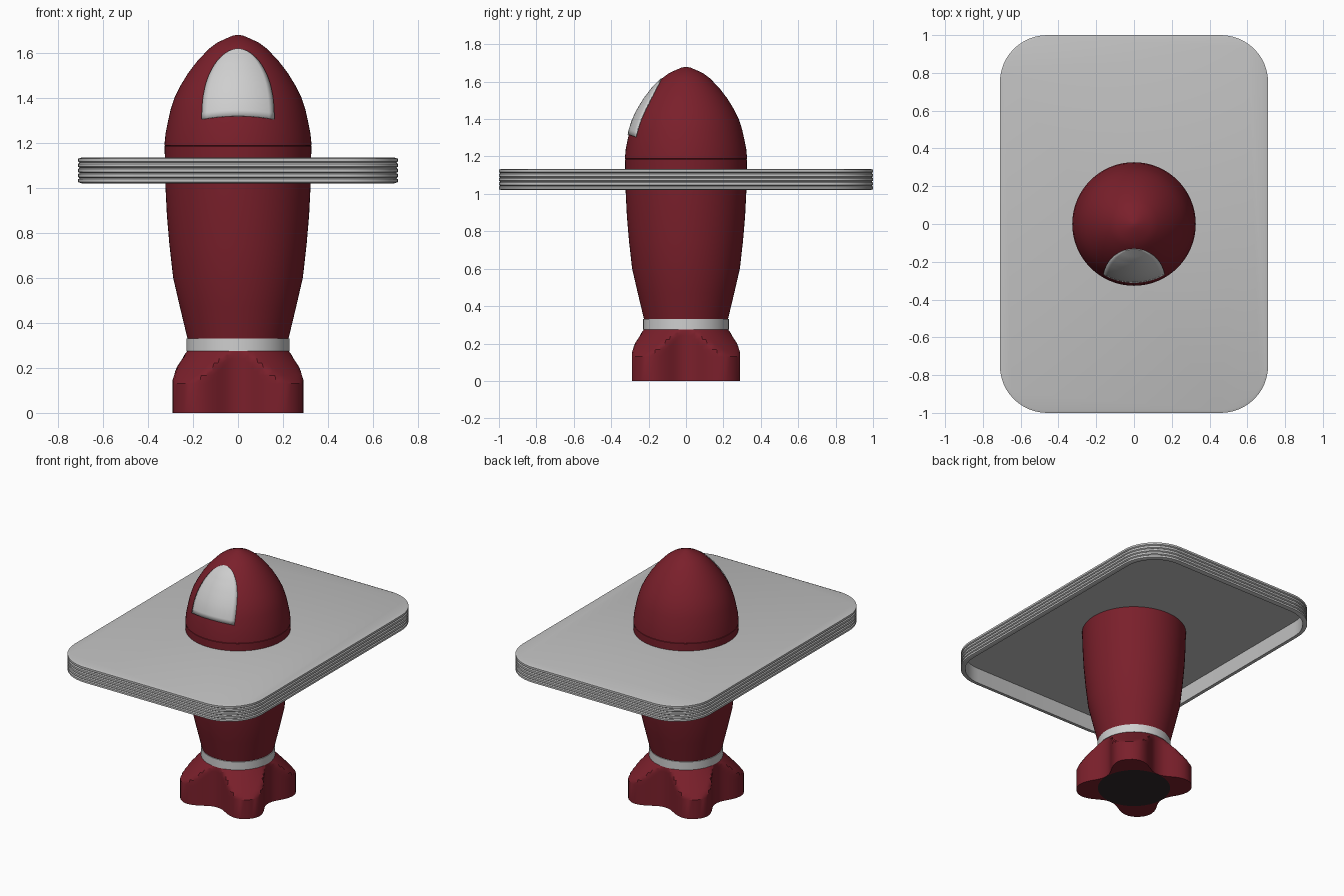
import bpy, bmesh, math

if "Cube" in bpy.data.objects:
    bpy.data.objects.remove(bpy.data.objects["Cube"])

def material(name, rgb):
    m = bpy.data.materials.new(name)
    m.diffuse_color = (*rgb, 1)
    m.use_nodes = True
    m.node_tree.nodes["Principled BSDF"].inputs["Base Color"].default_value = m.diffuse_color
    return m

RED = material("deep red", (0.195, 0.014, 0.024))
LIGHT = material("light grey", (0.62, 0.62, 0.62))
GREY = material("tray grey", (0.54, 0.54, 0.54))
DARK = material("near black", (0.03, 0.020, 0.025))

def finish(name, bm, mats, angle=30):
    bmesh.ops.remove_doubles(bm, verts=bm.verts, dist=0.0001)
    bmesh.ops.recalc_face_normals(bm, faces=bm.faces)
    me = bpy.data.meshes.new(name)
    bm.to_mesh(me)
    bm.free()
    ob = bpy.data.objects.new(name, me)
    bpy.context.collection.objects.link(ob)
    for m in mats:
        me.materials.append(m)
    bpy.ops.object.select_all(action='DESELECT')
    ob.select_set(True)
    bpy.context.view_layer.objects.active = ob
    bpy.ops.object.shade_smooth_by_angle(angle=math.radians(angle))
    return ob

def loft(bm, rings):
    """Join closed rings of points into a capped skin; return the first cap."""
    vr = [[bm.verts.new(p) for p in r] for r in rings]
    n = len(vr[0])
    for a, b in zip(vr, vr[1:]):
        for i in range(n):
            j = (i + 1) % n
            bm.faces.new((a[i], a[j], b[j], b[i]))
    bm.faces.new(vr[-1])
    return bm.faces.new(vr[0])

def circle(r, z, n=64):
    return [(r * math.cos(2 * math.pi * i / n), r * math.sin(2 * math.pi * i / n), z)
            for i in range(n)]

def turned(name, profile, mat, angle=30):
    bm = bmesh.new()
    loft(bm, [circle(r, z) for r, z in profile])
    return finish(name, bm, [mat], angle)

# Lower hull and nose, turned from profiles of (radius, height)
turned("body", [(.222, .32), (.258, .47), (.288, .6), (.305, .75), (.316, .88),
                (.323, 1.02), (.326, 1.184), (.323, 1.186)], RED)
NOSE = [(.323, 1.186), (.327, 1.188), (.322, 1.24), (.312, 1.29), (.300, 1.345),
        (.282, 1.40), (.256, 1.453), (.221, 1.51), (.179, 1.565), (.129, 1.617),
        (.092, 1.645), (.055, 1.662), (.025, 1.675), (.004, 1.679)]
turned("nose", NOSE, RED, 40)
turned("waist_band", [(.218, .272), (.229, .275), (.229, .33), (.218, .332)], LIGHT)

# Flared base: a cone trimmed by a four-lobed outline, dark disc underneath
def lobed(z, limit=1, n=96):
    pts = []
    for i in range(n):
        a = 2 * math.pi * i / n
        c = -math.cos(4 * a)
        r = min(limit, .295 + .067 * c * (1.25 - .25 * c * c))
        pts.append((r * math.cos(a), r * math.sin(a), z))
    return pts

bm = bmesh.new()
rings = [lobed(0, .226), lobed(0), lobed(.13)]
STEPS = 8
for i in range(1, STEPS + 1):
    f = i / STEPS
    rings.append(lobed(.13 + .148 * f, .362 + (.225 - .362) * f))
under = loft(bm, rings)
under.material_index = 1
finish("flared_base", bm, [RED, DARK], 28)

# Rounded rectangular tray: thin top plate with a ribbed, hollow rim
def rounded_rect(inset, z, hx=.71, hy=1.0, rad=.25, seg=12):
    pts = []
    for q, (sx, sy) in enumerate([(1, 1), (-1, 1), (-1, -1), (1, -1)]):
        for i in range(seg + 1):
            a = math.pi / 2 * (q + i / seg)
            pts.append((sx * (hx - rad) + (rad - inset) * math.cos(a),
                        sy * (hy - rad) + (rad - inset) * math.sin(a), z))
    return pts

steps = [(.028, 1.124), (.028, 1.02), (.014, 1.02)]
RIBS, Z0, H = 5, 1.02, .0228
for i in range(RIBS):
    z = Z0 + i * H
    if i:
        steps.append((.007, z))
    steps += [(.0, z + .005), (0, z + .018)]
steps += [(.014, Z0 + RIBS * H)]
bm = bmesh.new()
loft(bm, [rounded_rect(d, z) for d, z in steps])
finish("tray", bm, [GREY], 25)

# Front window, a thin plate following the nose curve
def nose_radius(z):
    for (r0, z0), (r1, z1) in zip(NOSE, NOSE[1:]):
        if z0 <= z <= z1:
            return r0 + (r1 - r0) * (z - z0) / (z1 - z0)
    return NOSE[-1][0]

bm = bmesh.new()
ROWS, COLS = 18, 14
grid = []
for i in range(ROWS + 1):
    t = math.sin(math.pi / 2 * i / ROWS)
    w = .16 * max(0, 1 - t ** 2.35) ** .55
    row = []
    for j in range(COLS + 1):
        u = 2 * j / COLS - 1
        z = 1.318 + .299 * t - .014 * u * u * (1 - t)
        r = nose_radius(z) + .003
        x = u * w
        row.append(bm.verts.new((x, -math.sqrt(r * r - x * x), z)))
    grid.append(row)
for a, b in zip(grid, grid[1:]):
    for j in range(COLS):
        bm.faces.new((a[j], a[j + 1], b[j + 1], b[j]))
window = finish("window", bm, [LIGHT], 40)
sol = window.modifiers.new("thickness", 'SOLIDIFY')
sol.thickness = .006
sol.offset = 0
